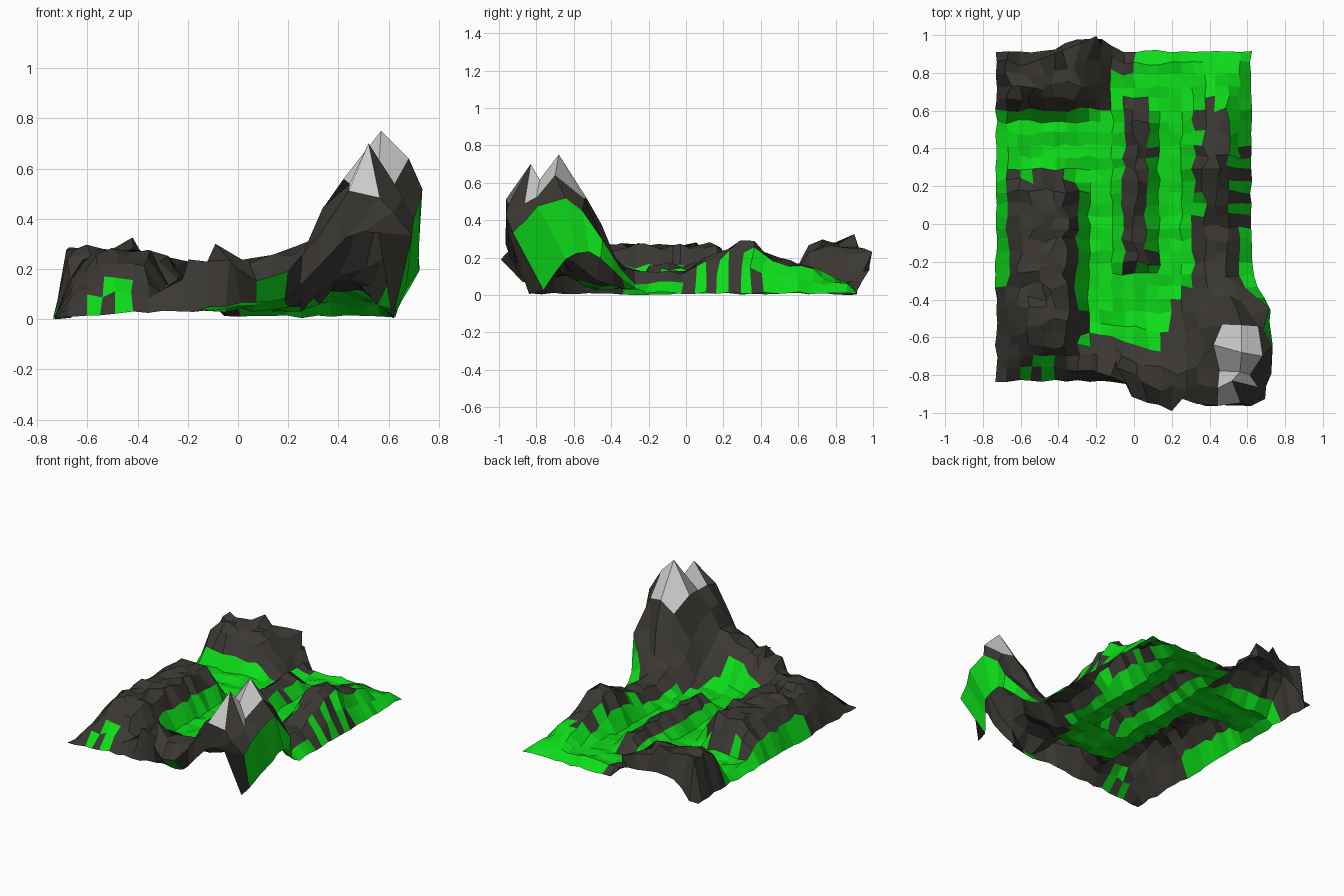
import bpy, bmesh, random
from mathutils import Vector

if "Cube" in bpy.data.objects:
    bpy.data.objects.remove(bpy.data.objects["Cube"])

random.seed(4)
NX, NY = 22, 28
X0, X1, Y0, Y1 = -0.73, 0.62, -0.83, 0.915


def ramp(a, b, t):
    t = max(0.0, min(1.0, (t - a) / (b - a)))
    return t * t * (3 - 2 * t)


def block(x, y, xs, ys):
    """Soft-edged plateau: four break points along each axis."""
    return (ramp(xs[0], xs[1], x) * (1 - ramp(xs[2], xs[3], x))
            * ramp(ys[0], ys[1], y) * (1 - ramp(ys[2], ys[3], y)))


def cone(x, y, px, py, h, slope):
    return h - slope * ((x - px) ** 2 + (y - py) ** 2) ** 0.5


def profile(t, pts):
    for (a, za), (b, zb) in zip(pts, pts[1:]):
        if t <= b:
            return za + (zb - za) * max(0, (t - a) / (b - a))
    return pts[-1][1]


RIGHT_CREST = [(-0.5, 0.2), (-0.2, 0.13), (0, 0.15), (0.2, 0.25), (0.33, 0.3),
               (0.45, 0.21), (0.6, 0.17), (0.72, 0.13), (0.9, 0.04)]
# Height of the sheet's rim where the hills lift it off the ground
FRONT_RIM = [(-0.6, 0.02), (-0.5, 0.035), (-0.2, 0.04), (0, 0.07), (0.18, 0.09), (0.26, 0.15),
             (0.36, 0.27), (0.46, 0.36), (0.57, 0.36), (0.62, 0.01)]
RIGHT_RIM = [(-0.83, 0.01), (-0.77, 0.03), (-0.65, 0.2), (-0.55, 0.25), (-0.45, 0.2),
             (-0.35, 0.09), (-0.22, 0.02)]
BACK_RIM = [(-0.66, 0.015), (-0.58, 0.12), (-0.35, 0.16), (-0.2, 0.16), (-0.05, 0.02)]


def height(x, y):
    base = 0.05 + 0.02 * ramp(0.2, 0.7, y)
    left_hill = 0.27 * block(x, y, (-0.82, -0.54, -0.38, -0.2), (-0.98, -0.5, 0.15, 0.36))
    back_hill = 0.29 * block(x, y, (-0.76, -0.66, -0.36, 0.0), (0.48, 0.72, 1.1, 1.2))
    front_ridge = 0.26 * block(x, y, (-0.5, -0.1, 0.7, 0.8), (-1.08, -0.85, -0.75, -0.45))
    mid_ridge = 0.175 * block(x, y, (-0.13, -0.01, 0.04, 0.14), (-0.32, -0.2, 0.55, 0.75))
    right_ridge = profile(y, RIGHT_CREST) * block(x, y, (0.22, 0.39, 0.46, 0.66), (-0.9, -0.6, 0.9, 1.0))
    peak = max(cone(x, y, 0.57, -0.68, 0.76, 1.8), cone(x, y, 0.52, -0.83, 0.71, 1.55))
    return max(base, left_hill, back_hill, front_ridge, mid_ridge, right_ridge, peak)


def bulge(x, y):
    """Lean the peak corner and the back hill out past the border."""
    dx = 0.15 * ramp(0.2, 0.56, x) * (1 - ramp(-0.5, -0.25, y))
    dy = -0.18 * (1 - ramp(-0.77, -0.4, y)) * ramp(-0.2, 0.12, x)
    dy += 0.11 * ramp(0.7, 0.85, y) * block(x, y, (-0.48, -0.26, -0.18, -0.08), (0, 0.1, 2, 3))
    return x + dx, y + dy


def rim(x, y, i, j):
    """Border point: lifted and pushed outward under the hills."""
    z = 0.015
    if j == 0:
        z = profile(x, FRONT_RIM)
        y -= 0.13 * min(1, z / 0.25) * ramp(-0.1, 0.15, x)
    elif i == NX:
        z = profile(y, RIGHT_RIM)
        x += 0.1 * min(1, max(0, z - 0.02) / 0.18)
    elif j == NY:
        z = profile(x, BACK_RIM)
        y += 0.07 * block(x, y, (-0.48, -0.26, -0.18, -0.08), (0, 0.1, 2, 3))
    k = 0.007
    return (x + random.uniform(-k, k), y + random.uniform(-k, k), z + random.uniform(-k, k))


# Terrain sheet
bm = bmesh.new()
grid = []
for j in range(NY + 1):
    row = []
    for i in range(NX + 1):
        x = X0 + (X1 - X0) * i / NX
        y = Y0 + (Y1 - Y0) * j / NY
        if i in (0, NX) or j in (0, NY):
            co = rim(x, y, i, j)
        else:
            x, y = bulge(x, y)
            z = height(x, y)
            k = 0.008 + 0.055 * min(z, 0.4)
            co = (x + random.uniform(-k, k), y + random.uniform(-k, k),
                  z + random.uniform(-k, k) * 1.1)
        row.append(bm.verts.new(co))
    grid.append(row)

# Sharp summits: three on the mountain, two on the back hill, the rest on the front ridge
for tip in ((0.57, -0.68, 0.76), (0.52, -0.83, 0.71), (0.68, -0.7, 0.65), (-0.42, 0.9, 0.335),
            (-0.2, 0.995, 0.24), (-0.09, -0.76, 0.31), (0.2, -0.99, 0.2), (0.23, -0.8, 0.3)):
    t = Vector(tip)
    inner = [v for r in grid[1:-1] for v in r[1:-1]]
    min(inner, key=lambda v: (v.co.xy - t.xy).length).co = t

ground = min(v.co.z for v in bm.verts)
for v in bm.verts:
    v.co.z -= ground


def inside(x, y, a, b, c, d):
    return a < x < b and c < y < d


def colour(c, i, j):
    """0 grass, 1 rock, 2 snow."""
    x = c.x + random.uniform(-.025, .025)
    y = c.y + random.uniform(-.025, .025)
    # Rock stripes down the right flank
    if i >= NX - 2 and inside(c.x, c.y, 0.5, 0.7, 0.0, 0.38):
        return j % 2
    if (i >= NX - 1 and c.y > -0.86) or (c.z < 0.3 and c.x > 0.56 and c.y > -0.25):
        return 0
    if c.z > 0.55 and c.x > 0.33:
        return 2
    if inside(c.x, c.y, -0.6, -0.42, -0.84, -0.72) and (i + j) % 3:
        return 0
    if j == 0 and (abs(c.x + 0.12) < 0.03 or abs(c.x - 0.15) < 0.05):
        return 0
    rock = (inside(x, y, -0.67, -0.29, -0.9, 0.27) or inside(x, y, -1, -0.27, -1, -0.38)
            or y < -0.63 or inside(x, y, 0.27, 1, -1, -0.28)
            or (x > 0.1 and y < -0.6 + (x - 0.1) * 1.5 and y < -0.3)
            or inside(x, y, -0.06, 0.09, -0.25, 0.63)
            or inside(x, y, 0.33, 0.49, -0.4, 0.64) or inside(x, y, 0.45, 0.57, -0.4, -0.02)
            or inside(c.x, y, -1, -0.14, 0.61, 1.1) or inside(x, y, -0.16, 0.0, 0.82, 0.92))
    return 1 if rock else 0


for j in range(NY):
    for i in range(NX):
        f = bm.faces.new((grid[j][i], grid[j][i + 1], grid[j + 1][i + 1], grid[j + 1][i]))
        f.material_index = colour(f.calc_center_median(), i, j)

mesh = bpy.data.meshes.new("mountain_terrain")
bm.to_mesh(mesh)
bm.free()
terrain = bpy.data.objects.new("mountain_terrain", mesh)
bpy.context.collection.objects.link(terrain)

for name, rgb in (("grass", (0.004, 0.72, 0.01)), ("rock", (0.044, 0.04, 0.034)),
                  ("snow", (0.52, 0.52, 0.52))):
    m = bpy.data.materials.new(name)
    m.diffuse_color = (*rgb, 1)
    m.use_nodes = True
    m.node_tree.nodes["Principled BSDF"].inputs["Base Color"].default_value = m.diffuse_color
    mesh.materials.append(m)
